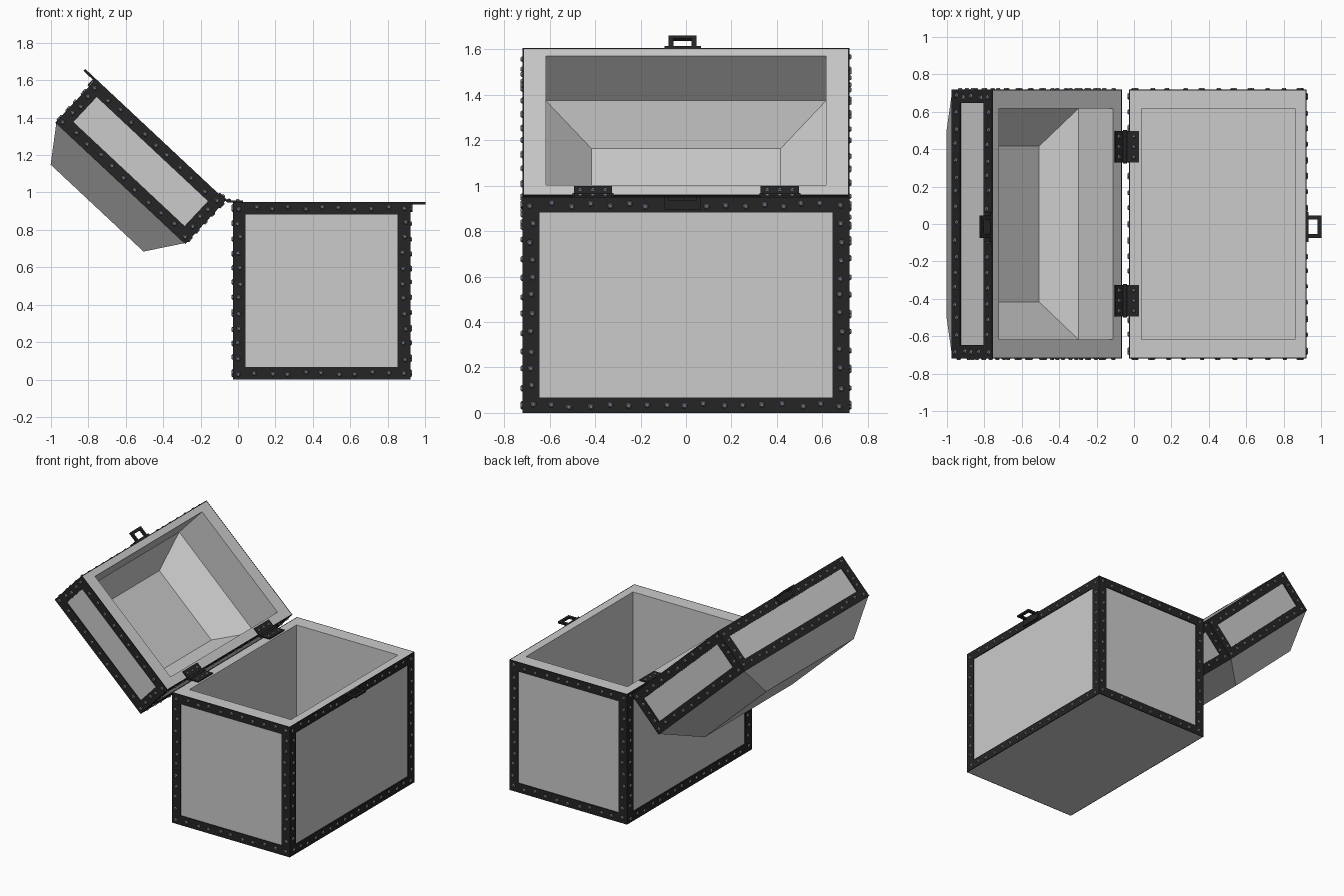
import bpy, bmesh, math, random
from mathutils import Matrix, Vector

if "Cube" in bpy.data.objects:
    bpy.data.objects.remove(bpy.data.objects["Cube"])

random.seed(4)
T = 0.006          # strap thickness
BAND = 0.068       # strap width
LEN, HALF = 0.95, 0.72


def material(name, color):
    m = bpy.data.materials.new(name)
    m.diffuse_color = (*color, 1)
    m.use_nodes = True
    m.node_tree.nodes["Principled BSDF"].inputs["Base Color"].default_value = m.diffuse_color
    return m


IRON = material("dark_iron", (0.018, 0.018, 0.019))
STUD = material("rivet_steel", (0.16, 0.18, 0.21))


def finish(bm, name, mat=None):
    bmesh.ops.recalc_face_normals(bm, faces=bm.faces)
    me = bpy.data.meshes.new(name)
    bm.to_mesh(me)
    bm.free()
    ob = bpy.data.objects.new(name, me)
    bpy.context.collection.objects.link(ob)
    if mat:
        me.materials.append(mat)
    return ob


def basis(x, y, z, origin):
    m = Matrix((x, y, z)).transposed().to_4x4()
    m.translation = origin
    return m


def shell(name, rings, m):
    """Skin rectangular rings (x0, x1, y half width, z) and cap both ends."""
    bm = bmesh.new()
    loops = [[bm.verts.new(m @ Vector(p)) for p in
              ((x0, -y, z), (x1, -y, z), (x1, y, z), (x0, y, z))] for x0, x1, y, z in rings]
    for a, b in zip(loops, loops[1:]):
        for i in range(4):
            j = (i + 1) % 4
            bm.faces.new((a[i], a[j], b[j], b[i]))
    bm.faces.new(loops[0])
    bm.faces.new(loops[-1])
    return finish(bm, name)


def add_box(bm, m, lo, hi):
    lo, hi = Vector(lo), Vector(hi)
    mid, size = (lo + hi) / 2, hi - lo
    bmesh.ops.create_cube(bm, size=1, matrix=m @ Matrix.Translation(mid) @ Matrix.Diagonal((*size, 1)))


def add_rivet(bm, m, x, y, z, r=0.013):
    bmesh.ops.create_cone(bm, cap_ends=True, segments=10, radius1=r, radius2=r * 0.6, depth=0.008,
                          matrix=m @ Matrix.Translation((x, y, z + 0.004)))


def strap_frame(bm, rivets, m, w, h):
    """Rectangular border of straps with jittered rivets; m maps face x, y and outward z."""
    ring = lambda d, z: [bm.verts.new(m @ Vector(p)) for p in
                         ((d, d, z), (w - d, d, z), (w - d, h - d, z), (d, h - d, z))]
    loops = [ring(0, -T), ring(0, 0), ring(BAND, 0), ring(BAND, -T)]
    for k in range(4):
        a, b = loops[k], loops[(k + 1) % 4]
        for i in range(4):
            j = (i + 1) % 4
            bm.faces.new((a[i], a[j], b[j], b[i]))
    jit = lambda: random.uniform(-0.009, 0.009)
    c = BAND / 2
    nx, ny = round(w / 0.092), round(h / 0.09)
    for i in range(nx + 1):
        for y in (c, h - c):
            add_rivet(rivets, m, c + (w - 2 * c) * i / nx + jit(), y + jit(), 0)
    for i in range(1, ny):
        for x in (c, w - c):
            add_rivet(rivets, m, x + jit(), c + (h - 2 * c) * i / ny + jit(), 0)


def straps(prefix, m, h):
    bm, rv = bmesh.new(), bmesh.new()
    X, Y, Z = Vector((1, 0, 0)), Vector((0, 1, 0)), Vector((0, 0, 1))
    s = HALF - T
    strap_frame(bm, rv, m @ basis(X, Z, -Y, (0, -HALF, 0)), LEN, h)
    strap_frame(bm, rv, m @ basis(-X, Z, Y, (LEN, HALF, 0)), LEN, h)
    strap_frame(bm, rv, m @ basis(Y, Z, X, (LEN, -s, 0)), 2 * s, h)
    strap_frame(bm, rv, m @ basis(-Y, Z, -X, (0, s, 0)), 2 * s, h)
    finish(bm, prefix + "_straps", IRON)
    finish(rv, prefix + "_rivets", STUD)


def hasp(name, m, z, sign):
    """Mounting plate on the long face plus a flat square loop; sign = way to the wall."""
    bm, c = bmesh.new(), -0.015
    za, zb = sorted((z, z + sign * 0.055))
    add_box(bm, m, (LEN - 0.002, c - 0.08, za), (LEN + 0.012, c + 0.08, zb))
    za, zb = sorted((z, z + sign * 0.014))
    for y in (c - 0.05, c + 0.05):
        add_box(bm, m, (LEN + 0.01, y - 0.011, za), (LEN + 0.08, y + 0.011, zb))
    add_box(bm, m, (LEN + 0.06, c - 0.04, za), (LEN + 0.08, c + 0.04, zb))
    finish(bm, name, IRON)


# Placement of the box and of the opened lid (x along the lid, z out of its top)
BOX = Matrix.Translation((-0.028, 0, 0))
a = math.radians(43.1)
LID = basis(Vector((-math.cos(a), 0, math.sin(a))), Vector((0, 1, 0)),
            Vector((-math.sin(a), 0, -math.cos(a))), (-0.065, 0, 0.957))
BOX_H, LID_H = 0.95, 0.318

# Hollow box and hollow lid with hipped top
shell("chest_box", [(T, LEN - T, HALF - T, 0), (T, LEN - T, HALF - T, BOX_H),
                    (0.068, 0.888, 0.617, BOX_H), (0.068, 0.888, 0.617, 0.06)], BOX)
shell("chest_lid", [(0.135, 0.815, 0.505, 0.5), (T, LEN - T, HALF - T, LID_H),
                    (T, LEN - T, HALF - T, 0), (0.066, 0.9, 0.617, 0),
                    (0.066, 0.9, 0.617, 0.27), (0.195, 0.771, 0.417, 0.438)], LID)

# Iron straps and rivets
straps("box", BOX, BOX_H)
straps("lid", LID, LID_H)

# Hasp loops on the front edges
hasp("box_hasp", BOX, BOX_H, -1)
hasp("lid_hasp", LID, 0, 1)

# Hinges: one leaf on each rim, barrel between, 2 x 3 rivets per hinge leaf pair
for side, yc in (("left", -0.41), ("right", 0.413)):
    bm, rv = bmesh.new(), bmesh.new()
    flip = Matrix.Rotation(math.pi, 4, 'X')
    for m, yy in ((BOX @ Matrix.Translation((0, 0, BOX_H)), yc), (LID @ flip, -yc)):
        add_box(bm, m, (-0.012, yy - 0.084, -0.003), (0.054, yy + 0.084, 0.008))
        for k in (-0.055, 0, 0.055):
            add_rivet(rv, m, 0.027, yy + k, 0.008, 0.011)
    bmesh.ops.create_cone(bm, cap_ends=True, segments=12, radius1=0.011, radius2=0.011, depth=0.18,
                          matrix=Matrix.Translation((-0.048, yc, 0.956)) @ Matrix.Rotation(math.pi / 2, 4, 'X'))
    finish(bm, side + "_hinge", IRON)
    finish(rv, side + "_hinge_rivets", STUD)
